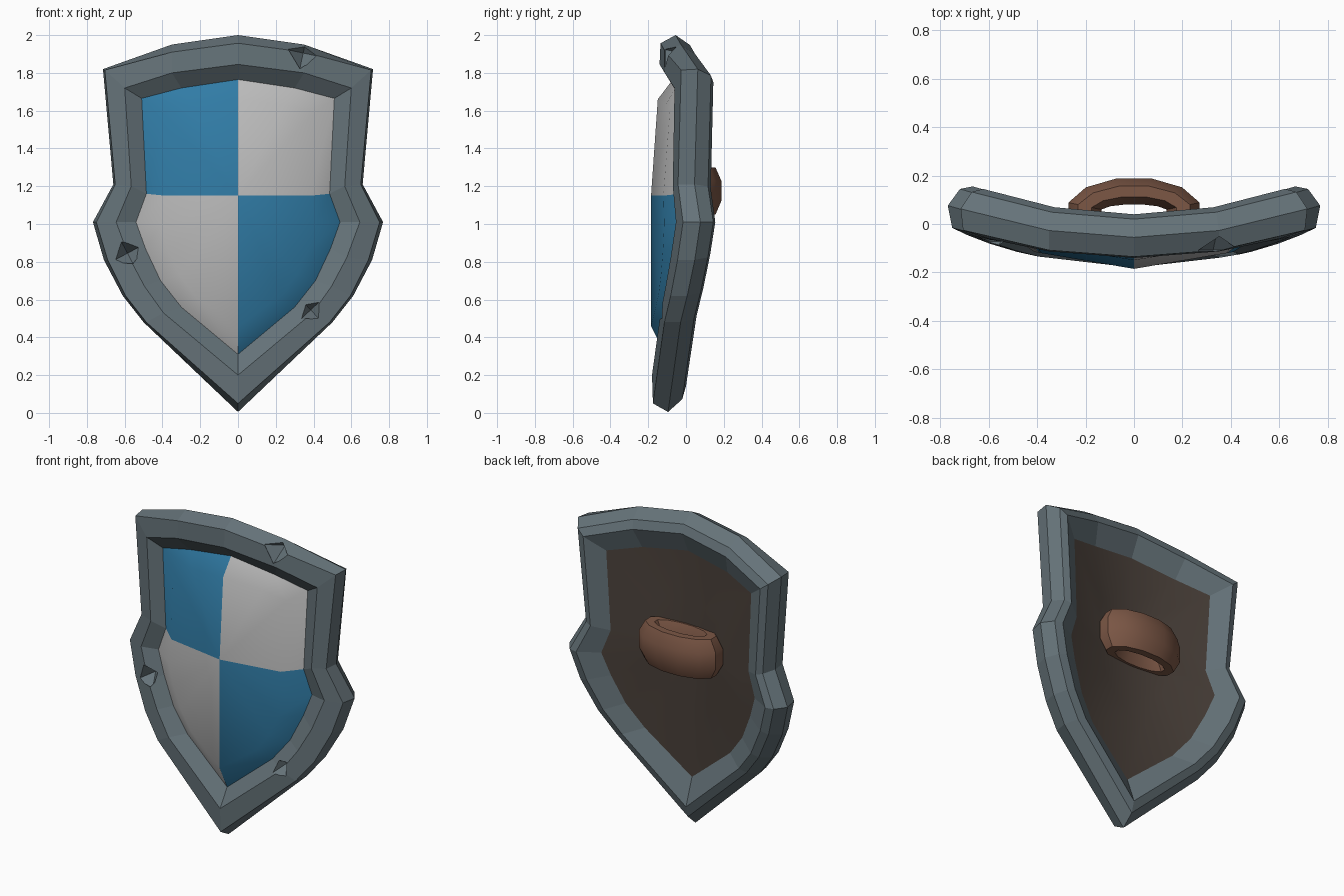
import bpy
from math import sin, cos, radians
from mathutils import Vector, Matrix

if "Cube" in bpy.data.objects:
    bpy.data.objects.remove(bpy.data.objects["Cube"])


def material(name, r, g, b):
    m = bpy.data.materials.new(name)
    m.diffuse_color = (r, g, b, 1)
    m.use_nodes = True
    m.node_tree.nodes["Principled BSDF"].inputs["Base Color"].default_value = m.diffuse_color
    return m


steel = material("steel", 0.13, 0.17, 0.19)
blue = material("blue", 0.03, 0.2, 0.38)
pale = material("pale", 0.5, 0.5, 0.5)
wood = material("wood", 0.07, 0.053, 0.043)
leather = material("leather", 0.2, 0.095, 0.06)


def make(name, verts, faces, mats, smooth=None):
    me = bpy.data.meshes.new(name)
    me.from_pydata(verts, [], faces)
    ob = bpy.data.objects.new(name, me)
    bpy.context.collection.objects.link(ob)
    for m in mats:
        me.materials.append(m)
    bpy.ops.object.select_all(action='DESELECT')
    ob.select_set(True)
    bpy.context.view_layer.objects.active = ob
    bpy.ops.object.mode_set(mode='EDIT')
    bpy.ops.mesh.select_all(action='SELECT')
    bpy.ops.mesh.normals_make_consistent(inside=False)
    bpy.ops.object.mode_set(mode='OBJECT')
    if smooth:
        bpy.ops.object.shade_smooth_by_angle(angle=radians(smooth))
    return ob


def bridge(a, b, n):
    """Quads joining ring number a to ring number b."""
    return [(a * n + i, a * n + (i + 1) % n, b * n + (i + 1) % n, b * n + i) for i in range(n)]


def full(half):
    """Mirror a top-to-tip half outline into a closed loop."""
    return half + [(-x, z) for x, z in half[-2:0:-1]]


def mix(a, b, t):
    return [(p[0] + (q[0] - p[0]) * t, p[1] + (q[1] - p[1]) * t) for p, q in zip(a, b)]


def bend(half, y0, k):
    """Wrap an outline round the curved shield, with the tip leaning forward."""
    return [(x, y0 + k * x * x - 0.04 * min(1, max(0, (1.1 - z) / 0.8)), z) for x, z in full(half)]


# Half outlines (x, z), from top centre down to the tip
outer = [(0, 2.0), (.35, 1.95), (.715, 1.82), (.66, 1.21), (.768, 1.01),
         (.71, .81), (.61, .62), (.50, .48), (0, .005)]
front_outer = [(0, 1.957), (.35, 1.91), (.705, 1.815), (.65, 1.21), (.75, 1.01),
               (.69, .81), (.595, .62), (.485, .48), (0, .05)]
front_inner = [(0, 1.845), (.35, 1.80), (.60, 1.72), (.565, 1.2), (.645, 1.01),
               (.575, .82), (.495, .67), (.395, .53), (0, .20)]
field = [(0, 1.765), (.30, 1.72), (.51, 1.665), (.485, 1.16), (.54, 1.01),
         (.49, .87), (.41, .70), (.30, .56), (0, .31)]
raised = [(0, 1.66), (.25, 1.63), (.40, 1.59), (.385, 1.15), (.41, 1.0),
          (.37, .86), (.31, .73), (.23, .62), (0, .46)]
N = 16

# Steel rim: closed faceted section swept round the outline
field_ring = bend(field, -0.07, 0.16)
back_ring = bend(field, -0.02, 0.36)
rings = [bend(outer, -0.055, 0.23), bend(front_outer, -0.135, 0.22),
         bend(front_inner, -0.14, 0.22), field_ring, back_ring,
         bend(mix(outer, field, 0.45), 0.04, 0.27),
         bend(mix(outer, field, 0.22), 0.02, 0.25)]
faces = []
for r in range(7):
    faces += bridge(r, (r + 1) % 7, N)
rim = make("rim", sum(rings, []), faces, [steel])

# Battle nicks: octahedra cut from the rim edges (position, turn, half sizes)
octa_v = [(1, 0, 0), (-1, 0, 0), (0, 1, 0), (0, -1, 0), (0, 0, 1), (0, 0, -1)]
octa_f = [(a, b, c) for a in (0, 1) for b in (2, 3) for c in (4, 5)]
nicks = [((.345, -.108, 1.905), 12, (.085, .09, .09)),
         ((-.585, -.072, .845), 62, (.075, .08, .085)),
         ((.385, -.133, .545), 47, (.065, .08, .07))]
for pos, turn, size in nicks:
    mat = (Matrix.Translation(pos) @ Matrix.Rotation(radians(turn), 4, 'Y')
           @ Matrix.Diagonal((*size, 1)))
    cutter = make("nick_cutter", [mat @ Vector(v) for v in octa_v], octa_f, [steel])
    cutter.hide_render = True
    mod = rim.modifiers.new("nick", 'BOOLEAN')
    mod.operation, mod.solver, mod.object = 'DIFFERENCE', 'EXACT', cutter
    bpy.context.view_layer.objects.active = rim
    bpy.ops.object.modifier_apply(modifier=mod.name)
    bpy.data.objects.remove(cutter)

# Quartered front panel: bevelled edge and pyramid-like fan to the centre
raised_ring = [(x, -0.185 + 0.17 * abs(x) + 0.07 * max(0, z - 1.15), z) for x, z in full(raised)]
fan = [(N + i, N + (i + 1) % N, 2 * N) for i in range(N)]
panel = make("quartered_panel", field_ring + raised_ring + [(0, -0.185, 1.15)],
             bridge(0, 1, N) + fan, [pale, blue], 30)
for i, p in enumerate(panel.data.polygons):
    p.material_index = 1 if 3 <= i % N < 8 or i % N >= 13 else 0

# Wooden back board
inner_back = bend([(x * 0.5, 1.15 + (z - 1.15) * 0.5) for x, z in field], -0.02, 0.36)
board = make("back_board", back_ring + inner_back + [(0, -0.02, 1.15)],
             bridge(0, 1, N) + fan, [wood], 40)
# Single-sided sheets: front panel faces -y, board faces +y
for ob, side in ((panel, -1), (board, 1)):
    if sum(p.normal.y * p.area for p in ob.data.polygons) * side < 0:
        ob.data.flip_normals()

# Leather grip: 12-sided oval ring with an octagonal section
grip_v = []
for s in range(8):
    a = radians(22.5 + 45 * s)
    for k in range(12):
        t = radians(15 + 30 * k)
        grip_v.append(((0.21 + 0.076 * cos(a)) * cos(t),
                       0.052 + (0.085 + 0.06 * cos(a)) * sin(t),
                       1.175 + 0.135 * sin(a)))
grip_f = []
for s in range(8):
    grip_f += bridge(s, (s + 1) % 8, 12)
make("grip", grip_v, grip_f, [leather], 40)
